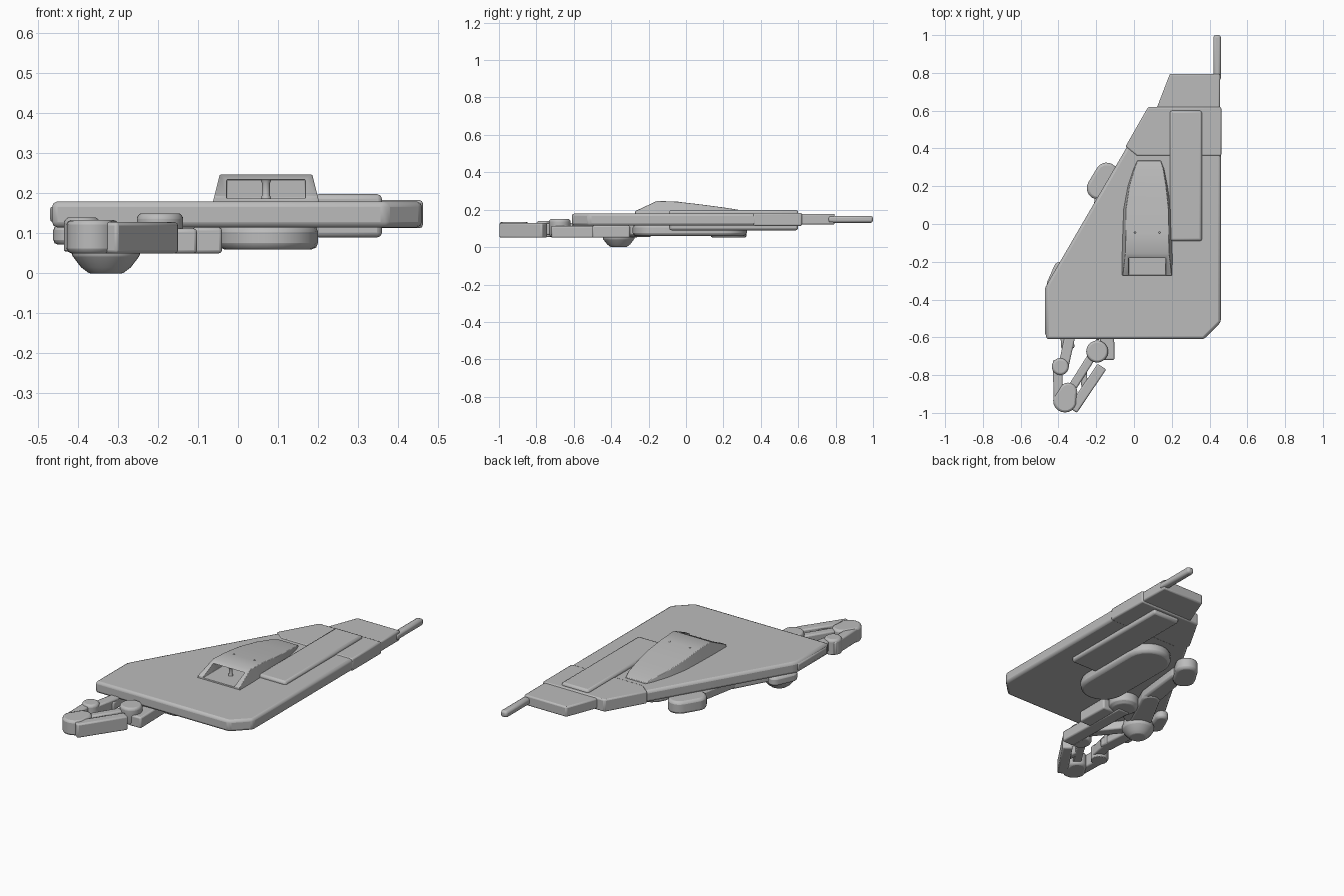
import bpy, bmesh, math
from mathutils import Vector

if "Cube" in bpy.data.objects:
    bpy.data.objects.remove(bpy.data.objects["Cube"])

GREY = (0.5, 0.5, 0.5, 1)
grey = bpy.data.materials.new("plain grey")
grey.use_nodes = True
grey.diffuse_color = GREY
grey.node_tree.nodes["Principled BSDF"].inputs["Base Color"].default_value = GREY


def finish(name, bm, bevel=0.0, segments=2):
    bmesh.ops.recalc_face_normals(bm, faces=bm.faces)
    mesh = bpy.data.meshes.new(name)
    bm.to_mesh(mesh)
    bm.free()
    mesh.materials.append(grey)
    obj = bpy.data.objects.new(name, mesh)
    bpy.context.collection.objects.link(obj)
    if bevel:
        mod = obj.modifiers.new("soft edges", "BEVEL")
        mod.width, mod.segments, mod.limit_method = bevel, segments, "ANGLE"
        mod.angle_limit = math.radians(35)
    bpy.ops.object.select_all(action="DESELECT")
    obj.select_set(True)
    bpy.context.view_layer.objects.active = obj
    bpy.ops.object.shade_smooth_by_angle(angle=math.radians(35))
    return obj


def prism(name, outline, z0, z1, bevel=0.008):
    """Upright slab with the given plan outline."""
    bm = bmesh.new()
    face = bm.faces.new([bm.verts.new((x, y, z0)) for x, y in outline])
    top = bmesh.ops.extrude_face_region(bm, geom=[face])["geom"]
    bmesh.ops.translate(bm, vec=(0, 0, z1 - z0),
                        verts=[v for v in top if isinstance(v, bmesh.types.BMVert)])
    return finish(name, bm, bevel)


def box(name, x0, x1, y0, y1, z0, z1, bevel=0.008):
    return prism(name, [(x0, y0), (x1, y0), (x1, y1), (x0, y1)], z0, z1, bevel)


def pill(name, a, b, ra, rb, z0, z1, bevel=0.01, n=10):
    """Slab with round ends of two radii, running from a to b."""
    a, b = Vector(a), Vector(b)
    d = b - a
    turn = math.atan2(d.y, d.x)
    pts = []
    for centre, r, start in ((b, rb, turn - math.pi / 2), (a, ra, turn + math.pi / 2)):
        for i in range(n + 1):
            t = start + math.pi * i / n
            pts.append((centre.x + r * math.cos(t), centre.y + r * math.sin(t)))
    return prism(name, pts, z0, z1, bevel)


def beam(name, a, b, w, z0, z1, bevel=0.008):
    """Square-ended bar from a to b."""
    a, b = Vector(a), Vector(b)
    s = (b - a).normalized().orthogonal() * w / 2
    return prism(name, [a + s, a - s, b - s, b + s], z0, z1, bevel)


def lathe(name, centre, rings, n=32):
    """Turned part from (radius, height) rings."""
    bm = bmesh.new()
    loops = [[bm.verts.new((centre[0] + r * math.cos(2 * math.pi * i / n),
                            centre[1] + r * math.sin(2 * math.pi * i / n), z))
              for i in range(n)] for r, z in rings]
    for lo, hi in zip(loops, loops[1:]):
        for i in range(n):
            bm.faces.new((lo[i], lo[(i + 1) % n], hi[(i + 1) % n], hi[i]))
    bm.faces.new(loops[0])
    bm.faces.new(loops[-1])
    return finish(name, bm, 0.004)


# Main plate and stepped rear end
prism("main_plate", [(-0.465, -0.61), (0.37, -0.61), (0.46, -0.52), (0.46, 0.61),
                     (0.08, 0.61), (-0.45, -0.3), (-0.465, -0.33)], 0.115, 0.18, 0.014)
prism("rear_sleeve", [(0.462, 0.36), (0.462, 0.62), (0.075, 0.62), (-0.045, 0.41),
                      (0.015, 0.36)], 0.113, 0.183)
prism("tail_block", [(0.455, 0.58), (0.455, 0.795), (0.19, 0.795), (0.115, 0.6)], 0.12, 0.178)
box("tail_rod", 0.42, 0.46, 0.76, 1.0, 0.13, 0.167, 0.012)
box("edge_strip", -0.47, -0.44, -0.59, -0.33, 0.128, 0.168)
box("long_rail", 0.19, 0.36, -0.09, 0.6, 0.09, 0.198, 0.012)

# Top hood, lofted along y from (y, left edge, right edge, height)
stations = [(-0.272, -0.065, 0.205, 0.192), (-0.155, -0.065, 0.205, 0.247),
            (-0.05, -0.062, 0.202, 0.243), (0.08, -0.057, 0.197, 0.228),
            (0.2, -0.035, 0.18, 0.212), (0.29, -0.005, 0.162, 0.198),
            (0.335, 0.015, 0.145, 0.185)]
bm = bmesh.new()
rows = []
for y, x0, x1, z in stations:
    lean = 0.25 * (z - 0.17)
    rows.append([bm.verts.new(p) for p in ((x0, y, 0.17), (x0 + lean, y, z),
                                           (x1 - lean, y, z), (x1, y, 0.17))])
for p, q in zip(rows, rows[1:]):
    for i in range(4):
        bm.faces.new((p[i], p[(i + 1) % 4], q[(i + 1) % 4], q[i]))
bm.faces.new(rows[0])
bm.faces.new(rows[-1])
hood = finish("hood", bm)
cutter = box("hood_opening_cutter", -0.028, 0.168, -0.32, -0.06, 0.187, 0.234, 0)
cutter.hide_render = True
cutter.hide_set(True)
cutter.display_type = "WIRE"
cut = hood.modifiers.new("opening", "BOOLEAN")
cut.object, cut.operation, cut.solver = cutter, "DIFFERENCE", "EXACT"
soft = hood.modifiers.new("soft edges", "BEVEL")
soft.width, soft.segments, soft.angle_limit = 0.006, 2, math.radians(35)

# Details in and on the hood
lathe("hood_post", (0.07, -0.165), [(0.014, 0.185), (0.01, 0.195), (0.01, 0.225), (0.014, 0.236)], 16)
for side, x in (("right", 0.005), ("left", 0.135)):
    lathe(f"hood_stud_{side}", (x, -0.045), [(0.006, 0.235), (0.006, 0.245)], 12)

# Underside bulge
pill("belly_pill", (0.075, -0.16), (0.075, 0.2), 0.125, 0.125, 0.06, 0.12, 0.016)

# Folded limb under the slanted edge
pill("rear_pod", (-0.19, 0.19), (-0.145, 0.265), 0.06, 0.06, 0.05, 0.12, 0.014)
pill("upper_link", (-0.16, 0.17), (-0.2, -0.1), 0.04, 0.05, 0.065, 0.118)
pill("middle_link", (-0.2, -0.1), (-0.32, -0.34), 0.05, 0.06, 0.06, 0.118)
lathe("elbow_disc", (-0.14, -0.25), [(0.06, 0.055), (0.08, 0.07), (0.08, 0.118)])
beam("elbow_bridge", (-0.14, -0.25), (-0.33, -0.34), 0.1, 0.065, 0.118)
lathe("knee_dome", (-0.33, -0.36), [(0.042, 0.0), (0.062, 0.015), (0.085, 0.045),
                                    (0.085, 0.065), (0.07, 0.118)])
pill("side_bump", (-0.42, -0.32), (-0.39, -0.235), 0.042, 0.035, 0.072, 0.12, 0.012)
beam("forearm_outer", (-0.37, -0.35), (-0.35, -0.66), 0.07, 0.07, 0.118)
beam("forearm_inner", (-0.15, -0.26), (-0.14, -0.72), 0.075, 0.05, 0.112)
box("forearm_side_block", -0.115, -0.04, -0.5, -0.3, 0.05, 0.115)
beam("forearm_brace", (-0.33, -0.4), (-0.17, -0.6), 0.06, 0.065, 0.115)

# Wrist joints
lathe("wrist_inner", (-0.195, -0.675), [(0.05, 0.055), (0.058, 0.07), (0.058, 0.14), (0.05, 0.15)])
lathe("wrist_outer", (-0.39, -0.755), [(0.045, 0.055), (0.045, 0.13), (0.036, 0.14)])
beam("wrist_outer_link", (-0.34, -0.6), (-0.375, -0.76), 0.055, 0.07, 0.13)
beam("wrist_inner_link", (-0.21, -0.68), (-0.33, -0.87), 0.045, 0.065, 0.125)

# Open pincer meeting in a rounded tip
beam("pincer_outer", (-0.405, -0.72), (-0.4, -0.95), 0.05, 0.055, 0.13)
beam("pincer_inner", (-0.17, -0.755), (-0.325, -0.985), 0.055, 0.05, 0.128)
pill("pincer_tip", (-0.365, -0.935), (-0.35, -0.89), 0.063, 0.05, 0.05, 0.134, 0.012)
beam("pincer_cross_bar", (-0.27, -0.76), (-0.26, -0.87), 0.035, 0.065, 0.115)
